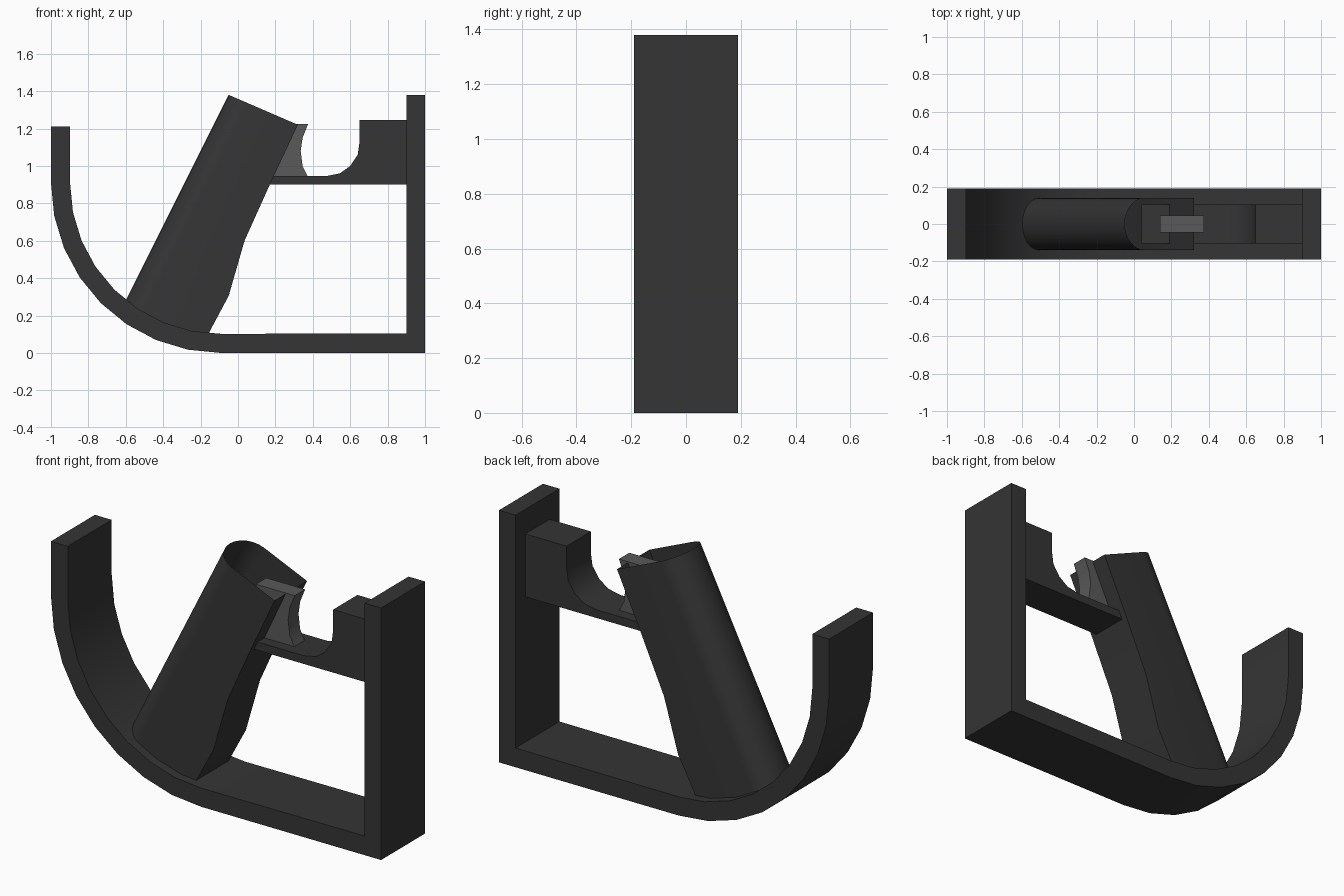
import bpy, bmesh
from math import sin, cos, pi, radians

if "Cube" in bpy.data.objects:
    bpy.data.objects.remove(bpy.data.objects["Cube"])


def material(name, value):
    m = bpy.data.materials.new(name)
    m.diffuse_color = (value, value, value, 1)
    m.use_nodes = True
    m.node_tree.nodes["Principled BSDF"].inputs["Base Color"].default_value = m.diffuse_color
    return m


DARK = material("dark_polymer", 0.035)
GREY = material("grey_metal", 0.1)


def finish(bm, name, mat):
    bmesh.ops.recalc_face_normals(bm, faces=bm.faces)
    mesh = bpy.data.meshes.new(name)
    bm.to_mesh(mesh)
    bm.free()
    mesh.materials.append(mat)
    ob = bpy.data.objects.new(name, mesh)
    bpy.context.collection.objects.link(ob)
    bpy.ops.object.select_all(action='DESELECT')
    bpy.context.view_layer.objects.active = ob
    ob.select_set(True)
    bpy.ops.object.shade_smooth_by_angle(angle=radians(30))
    return ob


def plate(name, profile, half_width, mat):
    """Extrude an x-z profile symmetrically along y."""
    bm = bmesh.new()
    face = bm.faces.new([bm.verts.new((x, -half_width, z)) for x, z in profile])
    new = bmesh.ops.extrude_face_region(bm, geom=[face])["geom"]
    bmesh.ops.translate(bm, vec=(0, 2 * half_width, 0),
                        verts=[v for v in new if isinstance(v, bmesh.types.BMVert)])
    return finish(bm, name, mat)


# Hooked outer frame: quarter-round heel, flat base and upright back
def heel(radius):
    return [(-0.09 - radius * cos(i * pi / 16), 0.91 - radius * sin(i * pi / 16))
            for i in range(9)]


plate("outer_frame",
      [(-1, 1.21)] + heel(0.91) + [(1, 0), (1, 1.38), (0.9, 1.38), (0.9, 0.105)]
      + heel(0.808)[::-1] + [(-0.898, 1.21)], 0.19, DARK)

# Finger guard with a rounded inner corner
plate("finger_guard",
      [(0.04, 0.9), (0.9, 0.9), (0.9, 1.245), (0.65, 1.245), (0.65, 1.13),
       (0.64, 1.06), (0.6, 1.0), (0.545, 0.96), (0.47, 0.945), (0.04, 0.945)],
      0.105, DARK)

# Trigger with a concave face
plate("trigger",
      [(0.14, 1.225), (0.14, 0.945), (0.372, 0.945), (0.345, 1.0),
       (0.335, 1.08), (0.345, 1.15), (0.375, 1.225)], 0.045, GREY)

# Hollow slanted grip: round back, flat sides, stepped front edge
bm = bmesh.new()
rings = []
for t, rx, rz in [(0, 0.32, 1.22), (0.29, 0.17, 0.9), (0.56, 0.035, 0.6),
                  (0.83, -0.05, 0.305), (1, -0.17, 0.08)]:
    lx, lz = -0.05 - 0.57 * t, 1.38 - 1.14 * t
    section = [(1, -0.14)]
    for i in range(13):
        a = -pi / 2 + pi * i / 12
        section.append((0.11 / (rx - lx) * (1 - cos(a)), 0.14 * sin(a)))
    section.append((1, 0.14))
    rings.append([bm.verts.new((lx + (rx - lx) * u, y, lz + (rz - lz) * u))
                  for u, y in section])
for a, b in zip(rings, rings[1:]):
    for i in range(len(a)):
        j = (i + 1) % len(a)
        bm.faces.new((a[i], a[j], b[j], b[i]))
finish(bm, "hollow_grip", DARK)
